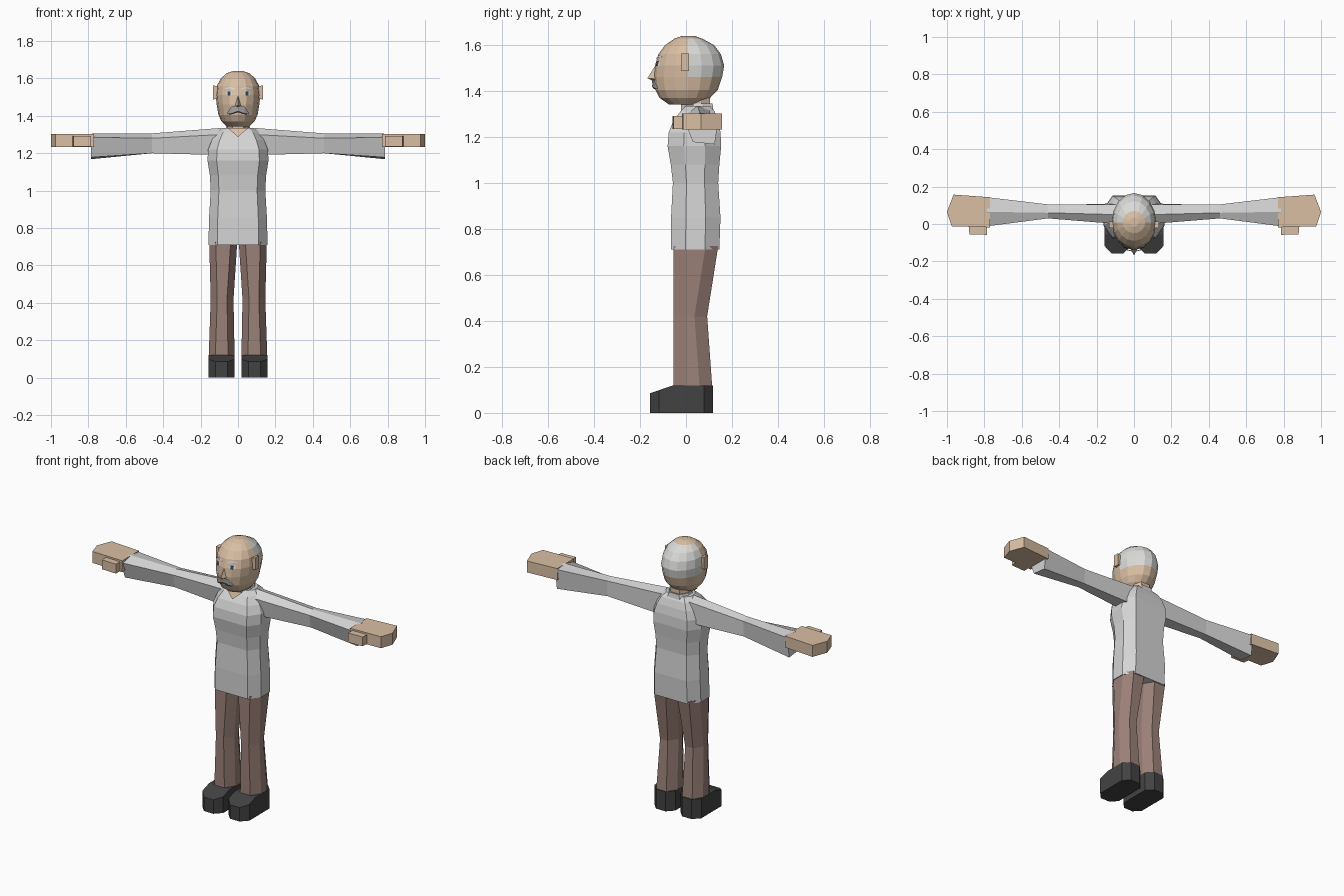
import bpy, bmesh, math

if "Cube" in bpy.data.objects:
    bpy.data.objects.remove(bpy.data.objects["Cube"])


def material(name, r, g, b):
    m = bpy.data.materials.new(name)
    m.diffuse_color = (r, g, b, 1)
    m.use_nodes = True
    m.node_tree.nodes["Principled BSDF"].inputs["Base Color"].default_value = m.diffuse_color
    return m


SKIN = material("skin", .70, .52, .37)
SHIRT = material("shirt grey", .66, .66, .66)
HAIR = material("hair grey", .70, .70, .69)
TROUSER = material("trouser brown", .33, .22, .19)
SHOE = material("shoe black", .055, .055, .055)
MOUSTACHE = material("moustache grey", .42, .42, .42)
WHITE = material("eye white", .85, .85, .85)
EYE = material("eye blue", .03, .06, .10)
MOUTH = material("mouth dark", .06, .03, .03)


def make(name, verts, faces, *mats, solid=True):
    me = bpy.data.meshes.new(name)
    me.from_pydata(verts, [], faces)
    if solid:
        bm = bmesh.new()
        bm.from_mesh(me)
        bmesh.ops.recalc_face_normals(bm, faces=bm.faces)
        bm.to_mesh(me)
        bm.free()
    for m in mats:
        me.materials.append(m)
    ob = bpy.data.objects.new(name, me)
    bpy.context.collection.objects.link(ob)
    return ob


def loft(name, rings, *mats):
    """Skin over rings with equal point counts, closed at both ends."""
    n = len(rings[0])
    verts = [p for r in rings for p in r]
    faces = [(k * n + i, k * n + (i + 1) % n, (k + 1) * n + (i + 1) % n, (k + 1) * n + i)
             for k in range(len(rings) - 1) for i in range(n)]
    faces += [tuple(range(n)), tuple(range(len(verts) - n, len(verts)))]
    return make(name, verts, faces, *mats)


def octagon(x0, x1, y0, y1, z, cx, cy):
    """Rectangle with its corners cut by cx and cy."""
    return [(x0 + cx, y0, z), (x1 - cx, y0, z), (x1, y0 + cy, z), (x1, y1 - cy, z),
            (x1 - cx, y1, z), (x0 + cx, y1, z), (x0, y1 - cy, z), (x0, y0 + cy, z)]


def side(points, s):
    return [(s * x, y, z) for x, y, z in points]


# Torso: height, front, back, half width
TORSO = [(.71, -.065, .145, .158), (.85, -.065, .15, .155), (1.0, -.057, .14, .146),
         (1.08, -.066, .145, .15), (1.16, -.08, .153, .163), (1.22, -.075, .15, .16),
         (1.27, -.055, .14, .14), (1.31, -.025, .125, .115), (1.335, 0, .105, .085)]
loft("torso", [octagon(-w, w, f, b, z, .3 * w, .3 * (b - f)) for z, f, b, w in TORSO], SHIRT)

# Neck, with a collar that dips at the front
loft("neck", [octagon(-w, w, -.022, .105, z, .025, .04)
              for z, w in ((1.26, .055), (1.37, .055))], SKIN)
collar = []
for z, w, f, b in ((1.28, .085, -.03, .125), (1.345, .062, -.012, .115)):
    ring = octagon(-w, w, f, b, z, .03, .045)
    collar.append([(x, y, 1.30 if y < 0 and z > 1.3 else h) for x, y, h in ring])
loft("collar", collar, SHIRT)
make("open_neckline", [(-.055, -.036, 1.335), (.055, -.036, 1.335), (0, -.055, 1.287)],
     [(0, 2, 1)], SKIN, solid=False)

# Arms: x, then the section as (y, z)
ARM = [(.09, [(0, 1.30), (.05, 1.335), (.105, 1.315), (.11, 1.19), (.02, 1.19)]),
       (.46, [(.03, 1.28), (.06, 1.306), (.105, 1.295), (.10, 1.20), (.045, 1.20)]),
       (.785, [(-.012, 1.285), (.065, 1.304), (.143, 1.295), (.125, 1.168), (.03, 1.178)])]
HAND = [(.77, -.018), (.975, -.012), (1.0, .065), (.965, .157), (.77, .143)]
THUMB = [(.785, -.058), (.88, -.055), (.885, 0), (.785, 0)]
LEG = [(.10, .018, .157, .115), (.42, .024, .146, .092), (.725, .004, .154, .14)]

for s, tag in ((-1, "right"), (1, "left")):
    loft(tag + "_sleeve", [side([(x, y, z) for y, z in sec], s) for x, sec in ARM], SHIRT)
    loft(tag + "_hand", [side([(x, y, z) for x, y in HAND], s) for z in (1.232, 1.302)], SKIN)
    loft(tag + "_thumb", [side([(x, y, z) for x, y in THUMB], s) for z in (1.235, 1.292)], SKIN)

    # Trouser leg
    loft(tag + "_leg", [side(octagon(i, o, -.055, b, z, .035, .055), s)
                        for z, i, o, b in LEG], TROUSER)

    # Shoe with a sloping toe cap
    outline = octagon(.018, .158, -.157, .118, 0, .038, .04)
    outline = outline[:3] + [(.158, -.055, 0)] + outline[3:7] + [(.018, -.055, 0)] + outline[7:]
    top = [(x, y, .12 if y > -.06 else .12 + .34 * (y + .055)) for x, y, _ in outline]
    shoe = loft(tag + "_shoe", [side(outline, s), side(top, s)], SHOE)
    bm = bmesh.new()
    bm.from_mesh(shoe.data)
    bmesh.ops.triangulate(bm, faces=[f for f in bm.faces if f.normal.z > .5])
    bm.to_mesh(shoe.data)
    bm.free()

    # Ear
    loft(tag + "_ear", [side([(x, -.022, z), (x, .014, z), (x, .014, z + h), (x, -.022, z + h)], s)
                        for x, z, h in ((.10, 1.495, .06), (.133, 1.487, .076))], SKIN)

# Head: height, front, back, half width
HEAD = [(1.342, -.075, .06, .06), (1.37, -.115, .105, .088), (1.405, -.133, .138, .105),
        (1.46, -.14, .157, .114), (1.51, -.135, .166, .119), (1.56, -.12, .152, .113),
        (1.60, -.09, .122, .092), (1.628, -.05, .07, .06), (1.64, -.015, .035, .025)]
MID = .008
rings = []
for z, f, b, w in HEAD:
    ring = []
    for k in range(16):
        a = k * math.pi / 8
        depth = b - MID if math.sin(a) > 0 else MID - f
        ring.append((w * math.cos(a), MID + depth * math.sin(a), z))
    rings.append(ring)
head = loft("head", rings, SKIN, HAIR)
# Hair covers the back, below the bald crown
for p in head.data.polygons:
    p.material_index = int(p.center.y > MID and 1.46 < p.center.z < 1.62)


def face_y(x, z, out):
    """Depth of the face surface at x, z, moved forward by out."""
    for (z0, f0, _, w0), (z1, f1, _, w1) in zip(HEAD, HEAD[1:]):
        if z0 <= z <= z1:
            t = (z - z0) / (z1 - z0)
            f, w = f0 + t * (f1 - f0), w0 + t * (w1 - w0)
            return MID - (MID - f) * math.sqrt(max(0, 1 - (x / w) ** 2)) - out


def strip(name, columns, mat, out):
    """Thin plate on the face; columns hold x, bottom and top, left to right."""
    verts = [(x, face_y(x, z, out), z) for x, lo, hi in columns for z in (lo, hi)]
    faces = [(2 * i, 2 * i + 2, 2 * i + 3, 2 * i + 1) for i in range(len(columns) - 1)]
    make(name, verts, faces, mat, solid=False)


# Nose
make("nose", [(0, -.131, 1.515), (-.022, -.125, 1.452), (.022, -.125, 1.452),
              (0, -.168, 1.455), (0, -.13, 1.438)],
     [(0, 1, 3), (0, 3, 2), (1, 4, 3), (3, 4, 2), (0, 2, 4, 1)], SKIN)

# Eyes and brows
for s, tag in ((-1, "right"), (1, "left")):
    def cols(*c):
        return sorted((s * x, lo, hi) for x, lo, hi in c)
    strip(tag + "_eye_white", cols((.034, 1.508, 1.53), (.062, 1.508, 1.53)), WHITE, .003)
    strip(tag + "_iris", cols((.039, 1.508, 1.53), (.055, 1.508, 1.53)), EYE, .005)
    strip(tag + "_brow", cols((.016, 1.538, 1.546), (.04, 1.546, 1.555), (.066, 1.543, 1.549)),
          HAIR, .004)

# Moustache and downturned mouth
strip("moustache", [(-.056, 1.408, 1.418), (-.036, 1.412, 1.448), (0, 1.425, 1.455),
                    (.036, 1.412, 1.448), (.056, 1.408, 1.418)], MOUSTACHE, .01)
strip("mouth", [(-.048, 1.405, 1.411), (-.024, 1.411, 1.418), (0, 1.419, 1.427),
                (.024, 1.411, 1.418), (.048, 1.405, 1.411)], MOUTH, .012)
